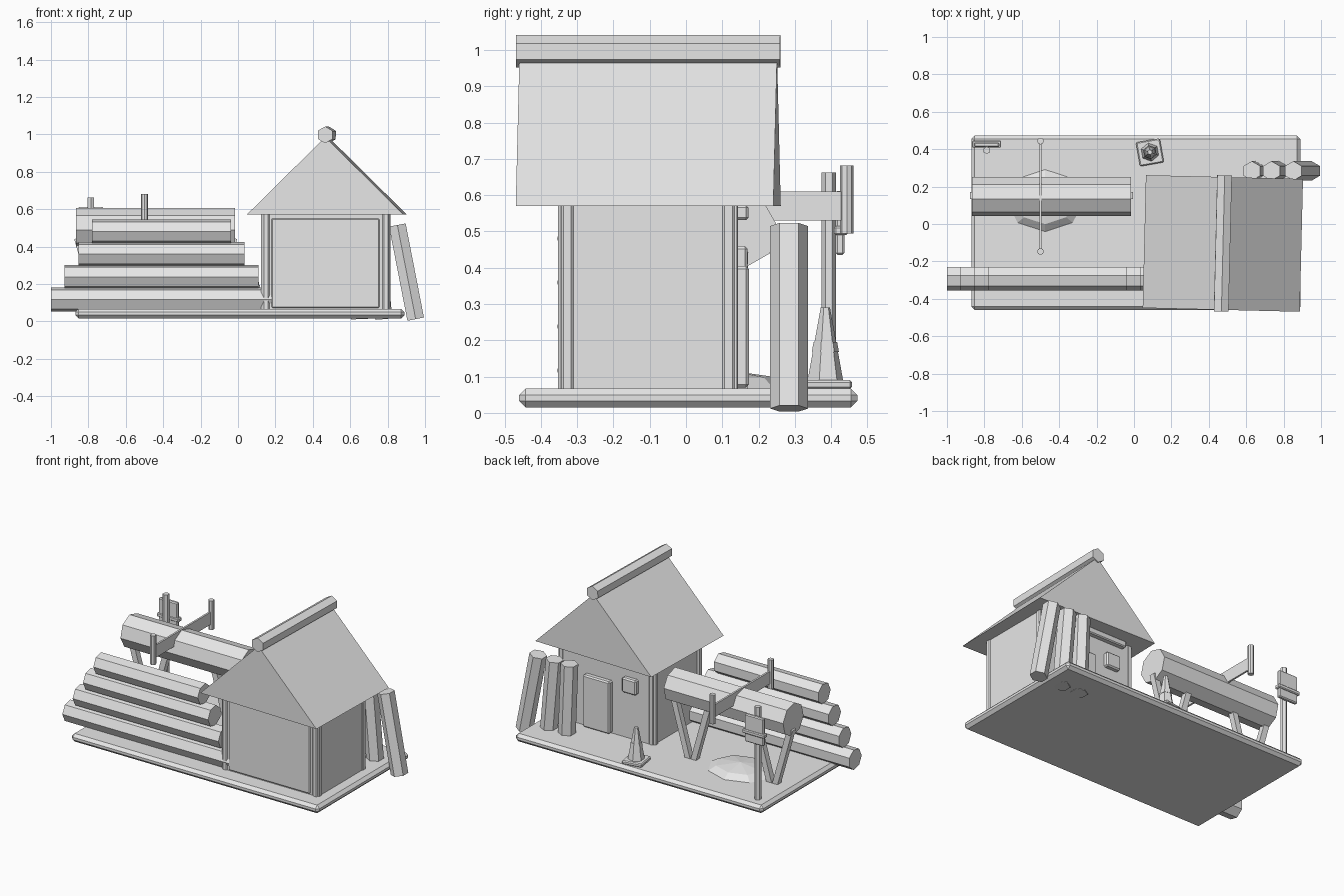
import bpy, bmesh, math
from mathutils import Vector, Matrix

if "Cube" in bpy.data.objects:
    bpy.data.objects.remove(bpy.data.objects["Cube"])

grey = bpy.data.materials.new("plain_grey")
grey.diffuse_color = (0.8, 0.8, 0.8, 1)
grey.use_nodes = True
grey.node_tree.nodes["Principled BSDF"].inputs["Base Color"].default_value = grey.diffuse_color


def finish(name, bm):
    bmesh.ops.recalc_face_normals(bm, faces=bm.faces)
    me = bpy.data.meshes.new(name)
    bm.to_mesh(me)
    bm.free()
    me.materials.append(grey)
    ob = bpy.data.objects.new(name, me)
    bpy.context.collection.objects.link(ob)
    return ob


def box(name, x, y, z, bevel=0.0, turn=0.0):
    """Box from (min, max) ranges, optionally chamfered and turned about z."""
    bm = bmesh.new()
    size = [b - a for a, b in (x, y, z)]
    bmesh.ops.create_cube(bm, size=1, matrix=Matrix.Diagonal((*size, 1)))
    if bevel:
        bmesh.ops.bevel(bm, geom=bm.edges[:], offset=bevel, segments=1, affect='EDGES')
    mid = Vector([(a + b) / 2 for a, b in (x, y, z)])
    bm.transform(Matrix.Translation(mid) @ Matrix.Rotation(math.radians(turn), 4, 'Z'))
    return finish(name, bm)


def rod(name, p0, p1, r0, sides, spin=0.0, r1=None):
    """Straight or tapered many-sided rod from p0 to p1."""
    p0, p1 = Vector(p0), Vector(p1)
    d = p1 - p0
    rot = Vector((0, 0, 1)).rotation_difference(d.normalized()).to_matrix().to_4x4()
    m = Matrix.Translation((p0 + p1) / 2) @ rot @ Matrix.Rotation(math.radians(spin), 4, 'Z')
    bm = bmesh.new()
    bmesh.ops.create_cone(bm, cap_ends=True, segments=sides, radius1=r0,
                          radius2=r0 if r1 is None else r1, depth=d.length, matrix=m)
    return finish(name, bm)


# Ground slab
box("base_slab", (-0.87, 0.89), (-0.46, 0.472), (0.015, 0.067), 0.018)

# Hut walls, corner posts and front panel
box("hut_walls", (0.135, 0.81), (-0.345, 0.14), (0.06, 0.575))
for x in (0.15, 0.79):
    for y in (-0.327, 0.117):
        rod("corner_post", (x, y, 0.06), (x, y, 0.575), 0.028, 8, 22.5)
box("front_panel", (0.178, 0.757), (-0.353, -0.34), (0.072, 0.55), 0.006)

# Back door, window and lintel
box("back_door", (0.425, 0.615), (0.13, 0.173), (0.07, 0.405), 0.008)
box("back_window", (0.24, 0.34), (0.13, 0.17), (0.365, 0.46), 0.008)
box("back_lintel", (0.2, 0.74), (0.13, 0.172), (0.532, 0.572), 0.006)

# Gabled roof, slightly turned
yaw = Matrix.Translation((0.475, -0.104, 0)) @ Matrix.Rotation(math.radians(-1.4), 4, 'Z')
bm = bmesh.new()
ends = [[bm.verts.new((px, py, pz)) for px, pz in ((-0.42, 0.57), (0.42, 0.57), (0, 0.985))]
        for py in (-0.355, 0.355)]
for e in ends:
    bm.faces.new(e)
for i in range(3):
    j = (i + 1) % 3
    bm.faces.new((ends[0][i], ends[0][j], ends[1][j], ends[1][i]))
bm.transform(yaw)
finish("roof", bm)
rod("roof_ridge_log", yaw @ Vector((0, -0.364, 0.997)), yaw @ Vector((0, 0.364, 0.997)), 0.045, 6)

# Stack of logs forming a stepped wall
for i in range(4):
    z = 0.117 + 0.121 * i
    rod("stacked_log", (-1 + 0.0735 * i, -0.29, z), (0.183 - 0.0735 * i, -0.29, z), 0.066, 7, 180)

# Large log on two V-shaped trestles
rod("big_log", (-0.866, 0.147, 0.503), (-0.017, 0.147, 0.503), 0.105, 8, 7.3)
for x in (-0.73, -0.15):
    for s in (-1, 1):
        rod("trestle_leg", (x + s * 0.008, 0.152, 0.02), (x + s * 0.128, 0.152, 0.445), 0.026, 4, 45)

# Two-handed saw across the big log
box("saw_blade", (-0.506, -0.494), (-0.14, 0.43), (0.53, 0.61))
for y in (-0.147, 0.443):
    rod("saw_handle", (-0.5, y, 0.495), (-0.5, y, 0.682), 0.018, 8)

# Sawdust mound under the log: low skirt and shallow cap
bm = bmesh.new()
for r0, r1, z0, z1 in ((1, 0.72, 0.06, 0.098), (0.72, 0, 0.098, 0.116)):
    bmesh.ops.create_cone(bm, segments=8, cap_ends=False, radius1=r0, radius2=r1, depth=z1 - z0,
                          matrix=Matrix.Translation((0, 0, (z0 + z1) / 2)))
bmesh.ops.remove_doubles(bm, verts=bm.verts, dist=0.0001)
bm.transform(Matrix.Translation((-0.475, 0.125, 0)) @ Matrix.Diagonal((0.22, 0.175, 1, 1)))
finish("sawdust_mound", bm)

# Sign on a post
rod("sign_post", (-0.787, 0.394, 0.06), (-0.787, 0.394, 0.662), 0.02, 6)
box("sign_board", (-0.855, -0.72), (0.412, 0.437), (0.435, 0.612), 0.006)
box("sign_strip", (-0.866, -0.71), (0.408, 0.446), (0.49, 0.515), 0.005)

# Traffic cone
box("cone_foot", (0.02, 0.15), (0.318, 0.448), (0.066, 0.09), 0.006, 10)
rod("cone_body", (0.085, 0.384, 0.088), (0.085, 0.384, 0.29), 0.05, 6, 10, 0.013)
rod("cone_band", (0.085, 0.384, 0.168), (0.085, 0.384, 0.195), 0.038, 6, 10, 0.033)

# Logs leaning against each other beside the hut
for top, foot in ((0.63, 0.65), (0.735, 0.78), (0.852, 0.95)):
    rod("leaning_log", (foot, 0.284, 0.012), (top, 0.284, 0.515), 0.052, 6)
